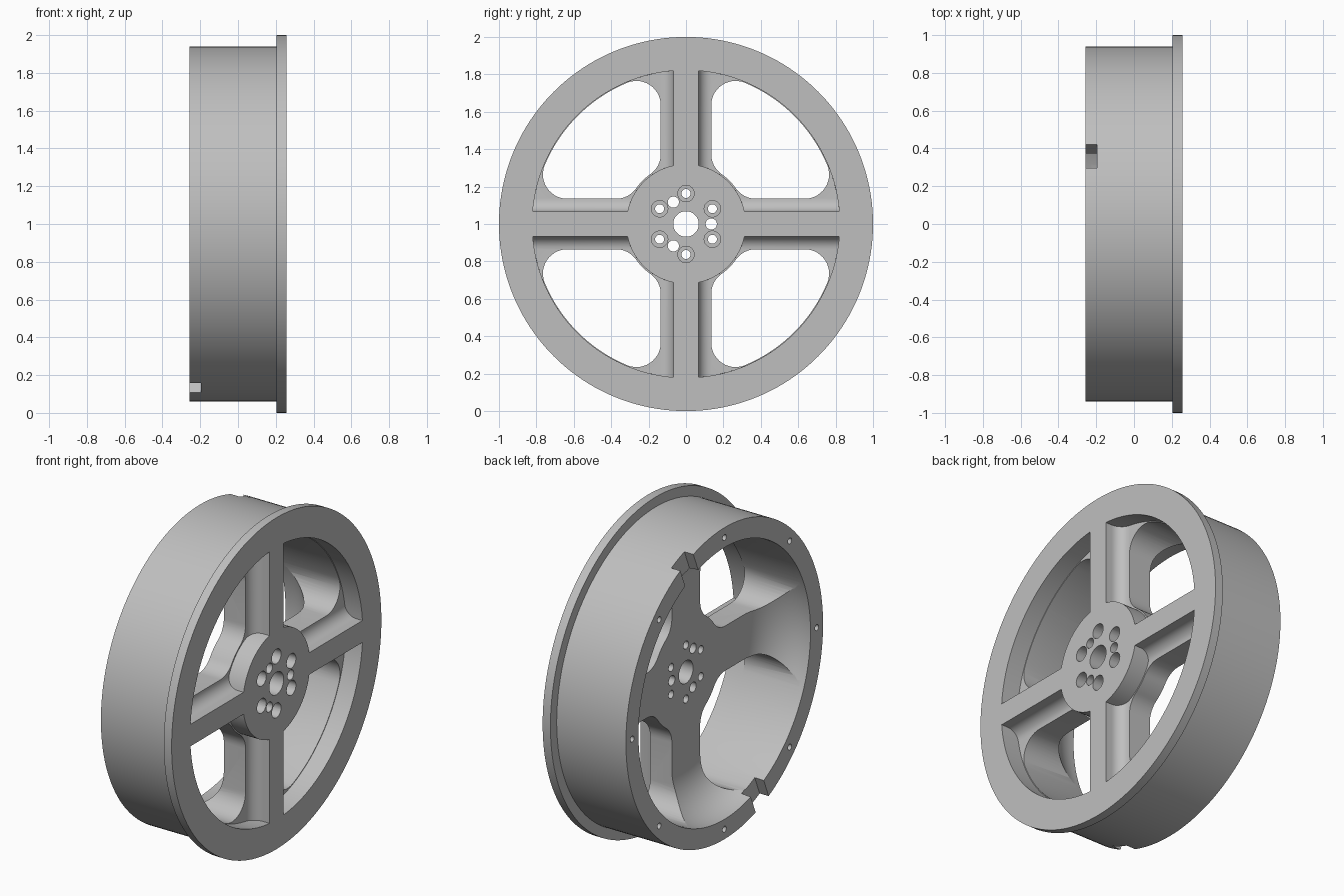
import bpy, bmesh
from math import pi, sin, cos, acos, atan2, sqrt, radians

if "Cube" in bpy.data.objects:
    bpy.data.objects.remove(bpy.data.objects["Cube"], do_unlink=True)

FRONT, BACK = 0.257, -0.257      # wheel axis runs along x
HUB_R, RIM_R = 0.32, 0.82
WEB_BACK, WEB_FRONT = 0.0, 0.145
SPOKE, RIDGE = 0.135, 0.066      # half widths of spoke base and spoke ridge


def arc(cy, cz, r, a0, a1, n):
    return [(cy + r * cos(a0 + (a1 - a0) * i / n), cz + r * sin(a0 + (a1 - a0) * i / n))
            for i in range(n + 1)]


def circle(r, n=32, cy=0, cz=0):
    return arc(cy, cz, r, 0, 2 * pi, n)[:-1]


def turn(pts, a):
    return [(y * cos(a) - z * sin(a), y * sin(a) + z * cos(a)) for y, z in pts]


def mirrored(half):
    """Complete an outline that is symmetric about the 45 degree diagonal."""
    return half + [(z, y) for y, z in reversed(half[1:-1])]


def loft(bm, layers, closed=False):
    """Skin matching outlines placed at successive x positions."""
    rings = [[bm.verts.new((x, y, z + 1)) for y, z in pts] for x, pts in layers]
    pairs = list(zip(rings, rings[1:]))
    if closed:
        pairs.append((rings[-1], rings[0]))
    else:
        bm.faces.new(rings[0])
        bm.faces.new(rings[-1])
    for a, b in pairs:
        for i in range(len(a)):
            j = (i + 1) % len(a)
            bm.faces.new((a[i], a[j], b[j], b[i]))


def make(name, bm):
    bmesh.ops.recalc_face_normals(bm, faces=bm.faces)
    mesh = bpy.data.meshes.new(name)
    bm.to_mesh(mesh)
    bm.free()
    ob = bpy.data.objects.new(name, mesh)
    bpy.context.collection.objects.link(ob)
    return ob


def cut(target, name, bm):
    cutter = make(name, bm)
    cutter.hide_render = True
    mod = target.modifiers.new(name, "BOOLEAN")
    mod.operation, mod.solver, mod.object = "DIFFERENCE", "EXACT", cutter
    bpy.context.view_layer.objects.active = target
    bpy.ops.object.modifier_apply(modifier=name)
    bpy.data.objects.remove(cutter, do_unlink=True)


# Turned blank: flange, rim, hollow coved back, centre bore
cove = WEB_BACK - BACK
profile = [(FRONT, 0.068), (FRONT, 1), (0.205, 1), (0.205, 0.94), (BACK, 0.94)]
profile += [(BACK + x, r) for x, r in arc(0, RIM_R - cove, cove, pi / 2, 0, 16)]
profile += [(WEB_BACK, 0.068)]
bm = bmesh.new()
loft(bm, [(x, circle(r, 160)) for x, r in profile], closed=True)
wheel = make("wheel", bm)

# Four rounded openings right through the web
f = 0.13
c = SPOKE + f
inner, outer = HUB_R + 0.008, RIM_R - 0.002
zi, zo = sqrt((inner + f) ** 2 - c * c), sqrt((outer - f) ** 2 - c * c)
ai, ao = atan2(zi, c), atan2(zo, c)
half = arc(0, 0, inner, pi / 4, ai, 6)
half += arc(c, zi, f, ai + pi, pi, 10)[1:]
half += arc(c, zo, f, pi, ao, 14)
half += arc(0, 0, outer, ao, pi / 4, 12)[1:]
bm = bmesh.new()
for k in range(4):
    loft(bm, [(x, turn(mirrored(half), k * pi / 2)) for x in (-0.4, 0.2)])
cut(wheel, "opening_cutter", bm)


# Four front pockets, leaving hub and ridged spokes with filleted feet
def sector(w):
    return mirrored(arc(0, 0, HUB_R, pi / 4, acos(w / HUB_R), 10)
                    + arc(0, 0, RIM_R + 0.002, acos(w / RIM_R), pi / 4, 20))


foot = SPOKE - RIDGE
steps = [(WEB_FRONT + foot * (1 - cos(t)), SPOKE - foot * sin(t))
         for t in [i * pi / 16 for i in range(9)]] + [(0.4, RIDGE)]
bm = bmesh.new()
for k in range(4):
    loft(bm, [(x, turn(sector(w), k * pi / 2)) for x, w in steps])
cut(wheel, "pocket_cutter", bm)

# Hub bolt holes, rim screw holes and the two rear slots
bm = bmesh.new()
for k in range(6):
    a = radians(30 + 60 * k)
    loft(bm, [(x, circle(r, 24, 0.163 * cos(a), 0.163 * sin(a)))
              for x, r in ((-0.1, 0.024), (0.15, 0.024), (0.15, 0.044), (0.4, 0.044))])
for k in range(3):
    a = radians(120 * k)
    loft(bm, [(x, circle(0.03, 24, 0.135 * cos(a), 0.135 * sin(a))) for x in (-0.1, 0.4)])
for k in range(8):
    a = k * pi / 4
    loft(bm, [(x, circle(0.018, 16, 0.88 * cos(a), 0.88 * sin(a))) for x in (-0.4, -0.12)])
for a in (67.5, 247.5):
    slot = [(0.7, -0.067), (1.1, -0.067), (1.1, 0.067), (0.7, 0.067)]
    loft(bm, [(x, turn(slot, radians(a))) for x in (-0.4, -0.197)])
cut(wheel, "hole_cutter", bm)

# Plain grey finish
grey = bpy.data.materials.new("plain_grey")
grey.use_nodes = True
colour = (0.52, 0.52, 0.52, 1)
grey.diffuse_color = colour
grey.node_tree.nodes["Principled BSDF"].inputs["Base Color"].default_value = colour
wheel.data.materials.clear()
wheel.data.materials.append(grey)

bpy.ops.object.select_all(action="DESELECT")
wheel.select_set(True)
bpy.context.view_layer.objects.active = wheel
bpy.ops.object.shade_smooth_by_angle(angle=radians(25))
